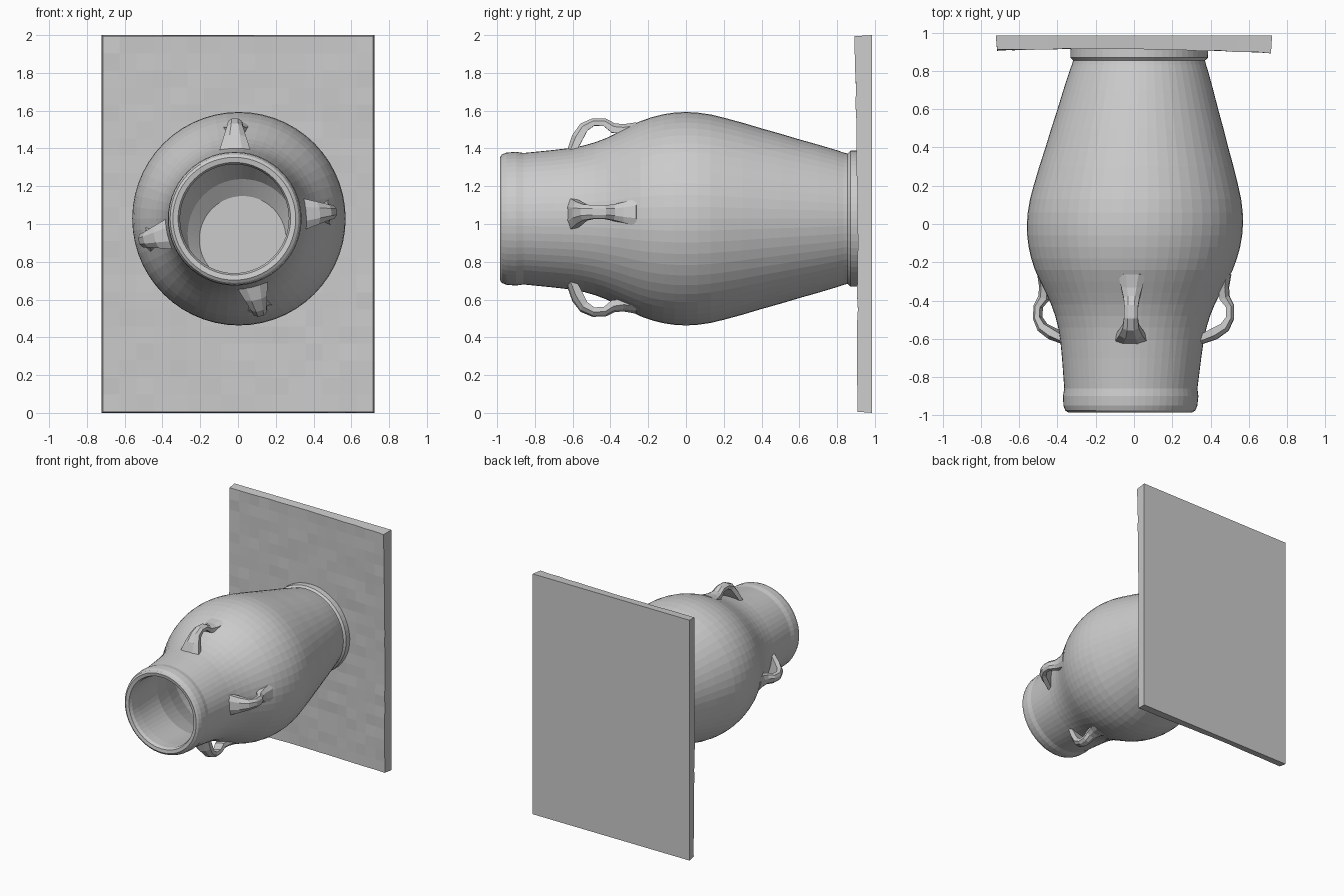
import bpy, bmesh, math, random
from mathutils import Vector

if "Cube" in bpy.data.objects:
    bpy.data.objects.remove(bpy.data.objects["Cube"])

random.seed(4)


def make_object(name, bm):
    bmesh.ops.recalc_face_normals(bm, faces=bm.faces)
    mesh = bpy.data.meshes.new(name)
    bm.to_mesh(mesh)
    bm.free()
    obj = bpy.data.objects.new(name, mesh)
    bpy.context.collection.objects.link(obj)
    return obj


def axis(y, drop=0.0):
    """Centre of the slightly skewed vessel axis at depth y."""
    return Vector((0.005 + 0.025 * y, y, 1.028 - drop))


def bridge(bm, a, b):
    n = len(a)
    for i in range(n):
        bm.faces.new((a[i], a[(i + 1) % n], b[(i + 1) % n], b[i]))


# Vessel: lathed outer profile, rim and inner wall, as (y, radius, centre drop)
SEGMENTS = 56
outer = [(0.93, .36), (0.87, .36), (0.855, .345), (0.835, .35), (0.8, .362), (0.7, .392),
         (0.6, .42), (0.5, .45), (0.4, .478), (0.3, .508), (0.2, .535), (0.13, .552),
         (0.06, .562), (0, .565), (-0.06, .562), (-0.12, .553), (-0.18, .538), (-0.24, .517),
         (-0.3, .488), (-0.36, .457), (-0.42, .428), (-0.48, .405), (-0.54, .388),
         (-0.6, .376), (-0.7, .364), (-0.8, .354), (-0.86, .348), (-0.9, .354),
         (-0.95, .35), (-0.975, .34), (-0.985, .325), (-0.98, .298), (-0.955, .288)]
inner = [(-0.88, .29, 0), (-0.6, .315, 0), (-0.4, .38, 0), (-0.2, .47, 0), (0, .505, 0),
         (0.2, .475, 0), (0.4, .415, .01), (0.6, .35, .04), (0.74, .29, .08), (0.8, .23, .11)]
bm = bmesh.new()
rings = []
for y, r, drop in [(y, r, 0) for y, r in outer] + inner:
    c = axis(y, drop)
    ring = []
    for i in range(SEGMENTS):
        a = math.tau * i / SEGMENTS
        ring.append(bm.verts.new(c + Vector((r * math.cos(a), 0, r * math.sin(a)))))
    rings.append(ring)
for a, b in zip(rings, rings[1:]):
    bridge(bm, a, b)
bm.faces.new(rings[0])
bm.faces.new(rings[-1])
make_object("vessel_body", bm)

# Handles: flat strap loops on the shoulder, as (y, radius, half width, half thickness)
strap = [(-0.61, .35, .085, .022), (-0.575, .43, .06, .03), (-0.54, .485, .042, .026),
         (-0.49, .512, .036, .02), (-0.43, .51, .036, .02), (-0.385, .48, .042, .026),
         (-0.33, .475, .055, .025), (-0.26, .485, .075, .025)]


def strap_handle(name, degrees):
    a = math.radians(degrees)
    out = Vector((math.cos(a), 0, math.sin(a)))
    side = Vector((-math.sin(a), 0, math.cos(a)))
    bm = bmesh.new()
    loops = []
    for i, (y, r, w, t) in enumerate(strap):
        p, q = strap[max(i - 1, 0)], strap[min(i + 1, len(strap) - 1)]
        tangent = (Vector((0, q[0] - p[0], 0)) + out * (q[1] - p[1])).normalized()
        normal = side.cross(tangent).normalized()
        if normal.dot(out) < 0:
            normal.negate()
        c = axis(y) + out * r
        section = [(-1, -1), (1, -1), (1, 0.3), (0.45, 1), (-0.45, 1), (-1, 0.3)]
        loops.append([bm.verts.new(c + side * w * u + normal * t * v) for u, v in section])
    for l0, l1 in zip(loops, loops[1:]):
        bridge(bm, l0, l1)
    bm.faces.new(loops[0])
    bm.faces.new(loops[-1])
    make_object(name, bm)


for label, degrees in (("top", 91), ("right", 4), ("bottom", -76), ("left", 193)):
    strap_handle("handle_" + label, degrees)

# Backing slab: flat back, gently bowed and lumpy front, softened corners
bm = bmesh.new()
NX, NZ = 16, 22


def slab_grid(front):
    grid = []
    for j in range(NZ + 1):
        row = []
        for i in range(NX + 1):
            u, v = 2 * i / NX - 1, 2 * j / NZ - 1
            y = 0.985
            if front:
                y = 0.92 - 0.012 * u * u - 0.006 * v - 0.008 * u * abs(v)
                y += random.uniform(-.003, .003)
            inset = 0.006 if front else 0.0
            row.append(bm.verts.new((u * (0.722 - inset), y, 1 + v * (1 - inset))))
        grid.append(row)
    for j in range(NZ):
        for i in range(NX):
            bm.faces.new((grid[j][i], grid[j][i + 1], grid[j + 1][i + 1], grid[j + 1][i]))
    return grid


def border(g):
    return (g[0][:-1] + [row[-1] for row in g[:-1]] + g[-1][:0:-1]
            + [row[0] for row in g[:0:-1]])


bridge(bm, border(slab_grid(True)), border(slab_grid(False)))
make_object("backing_slab", bm)
